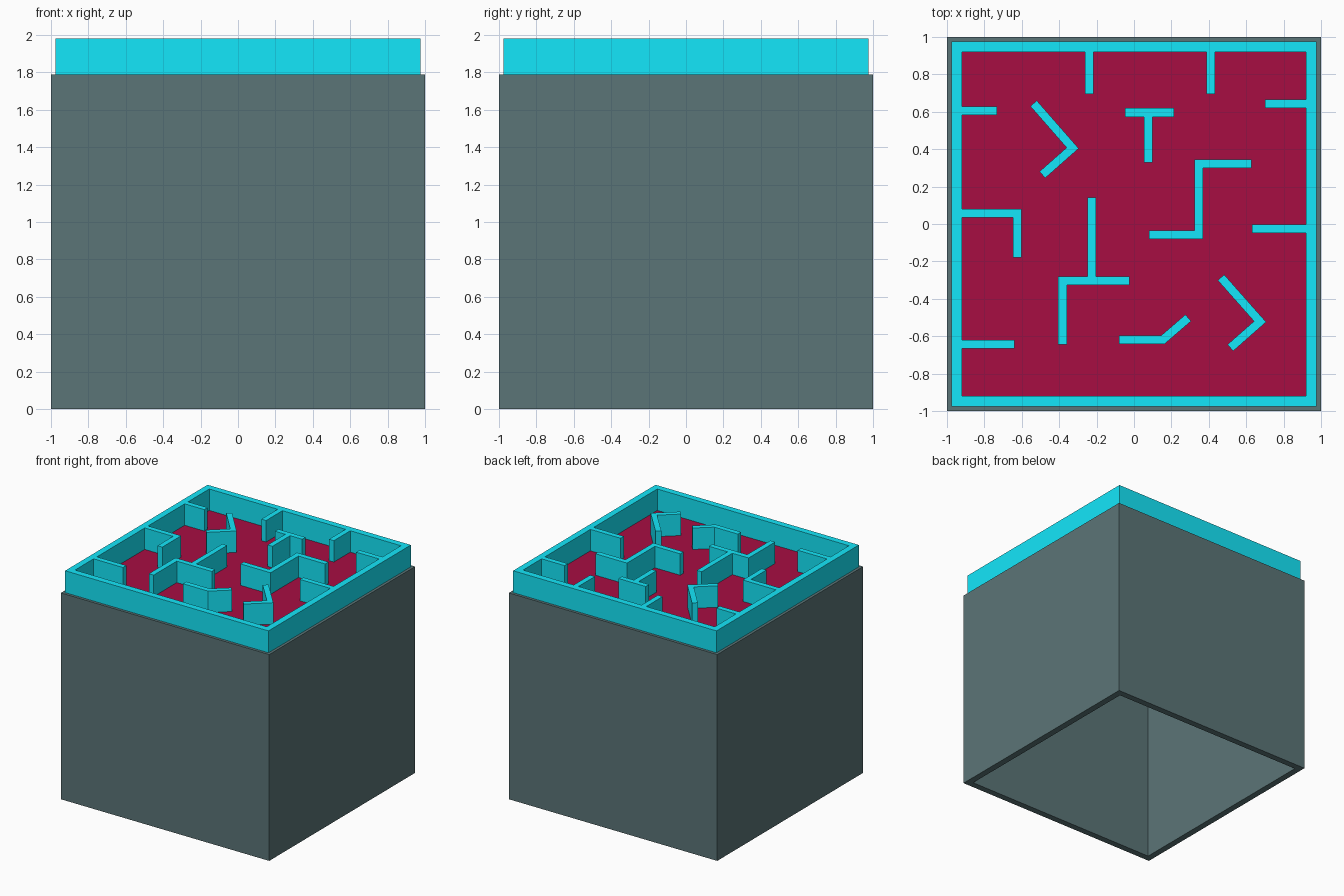
import bpy, bmesh
from mathutils import Vector

if "Cube" in bpy.data.objects:
    bpy.data.objects.remove(bpy.data.objects["Cube"])

BASE_TOP, WALL_TOP = 1.79, 1.98
THICK = 0.046


def material(name, rgb):
    m = bpy.data.materials.new(name)
    m.diffuse_color = (*rgb, 1)
    m.use_nodes = True
    m.node_tree.nodes["Principled BSDF"].inputs["Base Color"].default_value = m.diffuse_color
    return m


GREY = material("slate", (0.105, 0.178, 0.185))
RED = material("crimson", (0.386, 0.004, 0.055))
CYAN = material("cyan", (0.007, 0.80, 0.96))


def finish(bm, name, mat):
    bmesh.ops.recalc_face_normals(bm, faces=bm.faces)
    me = bpy.data.meshes.new(name)
    bm.to_mesh(me)
    bm.free()
    me.materials.append(mat)
    ob = bpy.data.objects.new(name, me)
    bpy.context.collection.objects.link(ob)
    return ob


def square_block(half, z0, z1):
    bm = bmesh.new()
    bmesh.ops.create_cube(bm, size=1)
    for v in bm.verts:
        v.co = (v.co.x * 2 * half, v.co.y * 2 * half, z1 if v.co.z > 0 else z0)
    return bm


def wall(name, path):
    """Upright wall of constant thickness with mitred corners along a path."""
    pts = [Vector(p) for p in path]
    dirs = [(b - a).normalized() for a, b in zip(pts, pts[1:])]
    norms = [Vector((-d.y, d.x)) for d in dirs]
    bm = bmesh.new()
    rings = []
    for i, p in enumerate(pts):
        n0, n1 = norms[max(i - 1, 0)], norms[min(i, len(norms) - 1)]
        off = (n0 + n1) / (1 + n0.dot(n1)) * THICK / 2
        rings.append([bm.verts.new((*(p + s * off), z)) for s, z in
                      ((1, BASE_TOP), (-1, BASE_TOP), (-1, WALL_TOP), (1, WALL_TOP))])
    for a, b in zip(rings, rings[1:]):
        for k in range(4):
            bm.faces.new((a[k], a[(k + 1) % 4], b[(k + 1) % 4], b[k]))
    bm.faces.new(rings[0])
    bm.faces.new(rings[-1])
    return finish(bm, name, CYAN)


# Hollow base, open underneath
bm = square_block(1, 0, BASE_TOP)
bm.faces.ensure_lookup_table()
bottom = min(bm.faces, key=lambda f: f.calc_center_median().z)
bmesh.ops.inset_region(bm, faces=[bottom], thickness=0.08)
up = bmesh.ops.extrude_face_region(bm, geom=[bottom])
bmesh.ops.translate(bm, vec=(0, 0, 1.71),
                    verts=[g for g in up["geom"] if isinstance(g, bmesh.types.BMVert)])
if bottom.is_valid:
    bmesh.ops.delete(bm, geom=[bottom], context='FACES_ONLY')
finish(bm, "base_box", GREY)

# Maze floor
finish(square_block(0.925, BASE_TOP, BASE_TOP + 0.004), "maze_floor", RED)

# Square border wall
bm = bmesh.new()
loops = [[bm.verts.new((sx * h, sy * h, z))
          for sx, sy in ((-1, -1), (1, -1), (1, 1), (-1, 1))]
         for h, z in ((0.976, BASE_TOP), (0.976, WALL_TOP),
                      (0.92, WALL_TOP), (0.92, BASE_TOP))]
for i in range(4):
    a, b = loops[i], loops[(i + 1) % 4]
    for k in range(4):
        bm.faces.new((a[k], a[(k + 1) % 4], b[(k + 1) % 4], b[k]))
finish(bm, "border_wall", CYAN)

# Inner maze walls, as centre lines
E = 0.921
WALLS = {
    "back_stub_left": [(-0.24, E), (-0.24, 0.695)],
    "back_stub_right": [(0.411, E), (0.411, 0.695)],
    "left_stub_back": [(-E, 0.606), (-0.732, 0.606)],
    "left_stub_front": [(-E, -0.643), (-0.638, -0.643)],
    "left_hook": [(-E, 0.058), (-0.625, 0.058), (-0.625, -0.178)],
    "right_stub_back": [(E, 0.643), (0.70, 0.643)],
    "right_stub_middle": [(E, -0.026), (0.63, -0.026)],
    "tee_bar": [(-0.047, 0.596), (0.215, 0.596)],
    "tee_stem": [(0.076, 0.573), (0.076, 0.33)],
    "step_wall": [(0.627, 0.323), (0.347, 0.323), (0.347, -0.058), (0.08, -0.058)],
    "branch_wall": [(-0.023, -0.303), (-0.382, -0.303), (-0.382, -0.644)],
    "branch_stem": [(-0.226, -0.28), (-0.226, 0.142)],
    "bent_wall": [(-0.08, -0.619), (0.154, -0.619), (0.29, -0.502)],
    "chevron_back": [(-0.537, 0.645), (-0.328, 0.406), (-0.49, 0.263)],
    "chevron_front": [(0.465, -0.286), (0.674, -0.522), (0.515, -0.662)],
}
for name, path in WALLS.items():
    wall(name, path)
